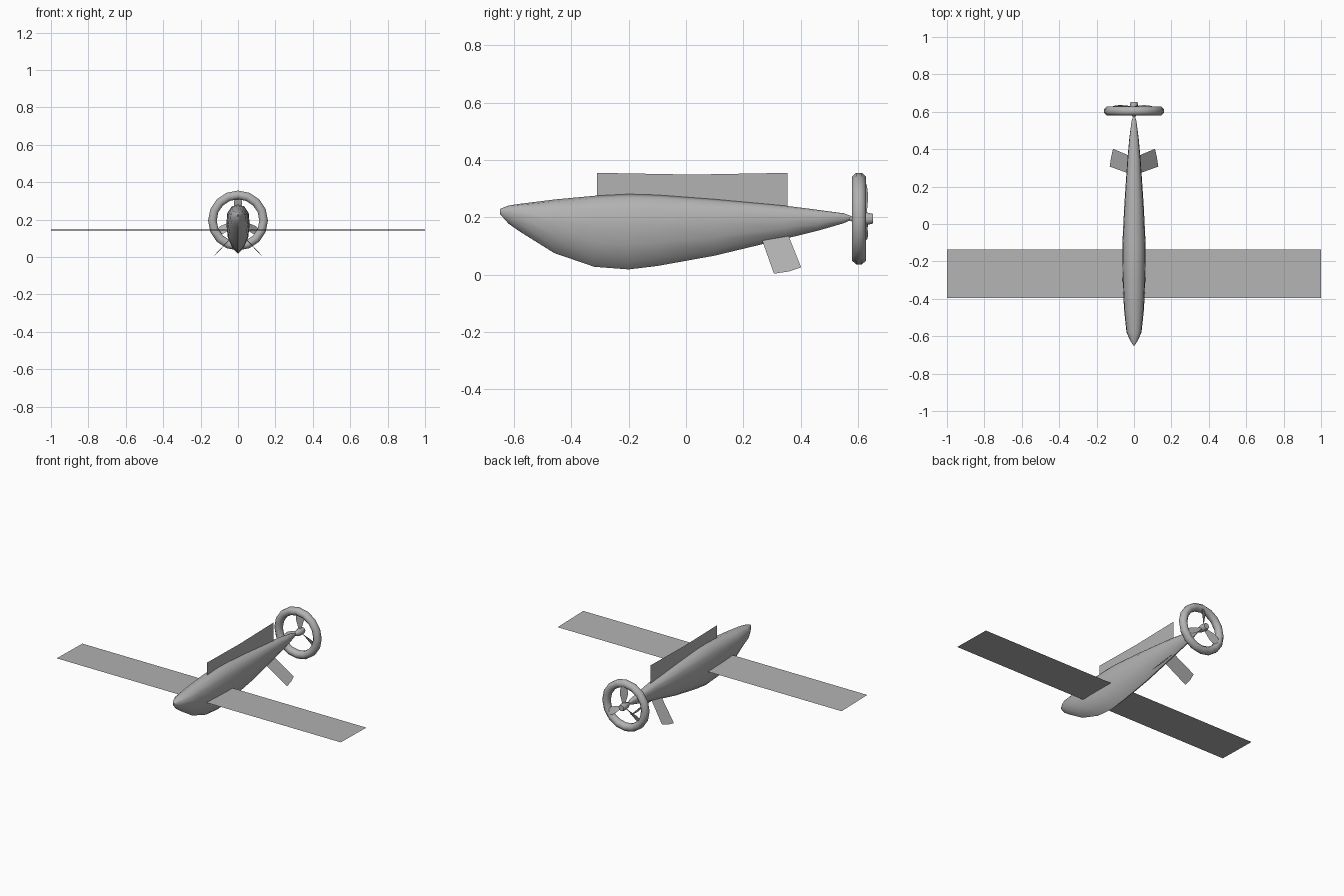
import bpy, bmesh, math
from mathutils import Matrix, Vector

if "Cube" in bpy.data.objects:
    bpy.data.objects.remove(bpy.data.objects["Cube"])

grey = bpy.data.materials.new("light grey")
grey.diffuse_color = (0.45, 0.45, 0.45, 1)
grey.use_nodes = True
grey.node_tree.nodes["Principled BSDF"].inputs["Base Color"].default_value = grey.diffuse_color


def make(name, verts, faces, smooth=False):
    me = bpy.data.meshes.new(name)
    me.from_pydata(verts, [], faces)
    me.materials.append(grey)
    ob = bpy.data.objects.new(name, me)
    bpy.context.collection.objects.link(ob)
    if smooth:
        bm = bmesh.new()
        bm.from_mesh(me)
        bmesh.ops.recalc_face_normals(bm, faces=bm.faces)
        bm.to_mesh(me)
        bm.free()
        bpy.ops.object.select_all(action='DESELECT')
        ob.select_set(True)
        bpy.context.view_layer.objects.active = ob
        bpy.ops.object.shade_smooth_by_angle(angle=math.radians(50))
    return ob


def loft(name, rings):
    n = len(rings[0])
    faces = [(r * n + i, r * n + (i + 1) % n, (r + 1) * n + (i + 1) % n, (r + 1) * n + i)
             for r in range(len(rings) - 1) for i in range(n)]
    faces += [tuple(range(n)), tuple(range((len(rings) - 1) * n, len(rings) * n))]
    return make(name, [v for ring in rings for v in ring], faces, True)


# Fuselage: stations of y, bottom, top, half width; section narrows to a keel
half = [(0, 1), (0.55, 0.96), (0.93, 0.82), (1, 0.58), (0.88, 0.33), (0.45, 0.1), (0, 0)]
section = half + [(-x, z) for x, z in half[-2:0:-1]]
stations = [(-0.65, 0.212, 0.229, 0.004), (-0.62, 0.178, 0.241, 0.022), (-0.58, 0.150, 0.247, 0.04),
            (-0.46, 0.075, 0.262, 0.053), (-0.32, 0.027, 0.275, 0.06), (-0.2, 0.018, 0.281, 0.062),
            (-0.1, 0.03, 0.278, 0.062), (0.1, 0.066, 0.263, 0.052), (0.35, 0.126, 0.24, 0.035),
            (0.46, 0.153, 0.226, 0.025), (0.55, 0.179, 0.214, 0.013), (0.575, 0.19, 0.205, 0.005)]
loft("fuselage", [[(x * w, y, lo + z * (hi - lo)) for x, z in section] for y, lo, hi, w in stations])

# Thin sheet wing
make("wing", [(-1, -0.395, 0.147), (1, -0.395, 0.147), (1, -0.137, 0.142), (-1, -0.137, 0.142)],
     [(0, 1, 2, 3)])

# Long dorsal fin
make("dorsal_fin", [(0, -0.31, 0.24), (0, 0.02, 0.24), (0, 0.355, 0.225),
                    (0, 0.355, 0.355), (0, 0.02, 0.349), (0, -0.31, 0.355)],
     [(0, 1, 4, 5), (1, 2, 3, 4)])

# Drooping tail fins
for side, label in ((1, "right"), (-1, "left")):
    pts = [(0.005, 0.262, 0.13), (0.13, 0.307, 0.003), (0.122, 0.36, 0.011),
           (0.112, 0.402, 0.025), (0.005, 0.357, 0.138)]
    make(label + "_tail_fin", [(x * side, y, z) for x, y, z in pts], [(0, 1, 2, 3, 4)])

# Ring around the propeller
centre = Vector((0, 0.604, 0.195))
N, M = 16, 8
verts, faces = [], []
for i in range(N):
    a = math.tau * i / N
    for j in range(M):
        b = math.tau * (j + 0.5) / M
        r = 0.137 + 0.025 * math.cos(b)
        verts.append(centre + Vector((r * math.cos(a), 0.026 * math.sin(b), r * math.sin(a))))
        k = (i + 1) % N
        faces.append((i * M + j, k * M + j, k * M + (j + 1) % M, i * M + (j + 1) % M))
make("propeller_ring", verts, faces, True)

# Hub
loft("propeller_hub", [[(r * math.cos(math.tau * i / 10), y, 0.195 + r * math.sin(math.tau * i / 10))
                        for i in range(10)]
                       for y, r in ((0.57, 0.006), (0.6, 0.019), (0.63, 0.023), (0.652, 0.018))])

# Three pitched leaf-shaped blades
outline = [(0.01, 0.008), (0.04, 0.014), (0.07, 0.022), (0.1, 0.024), (0.12, 0.018), (0.13, 0.006)]
for n in range(3):
    turn = Matrix.Rotation(math.tau * n / 3, 3, 'Y')
    verts, faces = [], []
    for h, w in outline:
        p = math.radians(50 - 250 * h)
        for s in (-1, 1):
            verts.append(centre + Vector((0, 0.02, 0)) +
                         turn @ Vector((s * w * math.cos(p), s * w * math.sin(p), h)))
    for i in range(len(outline) - 1):
        faces.append((2 * i, 2 * i + 1, 2 * i + 3, 2 * i + 2))
    make(f"propeller_blade_{n + 1}", verts, faces)
